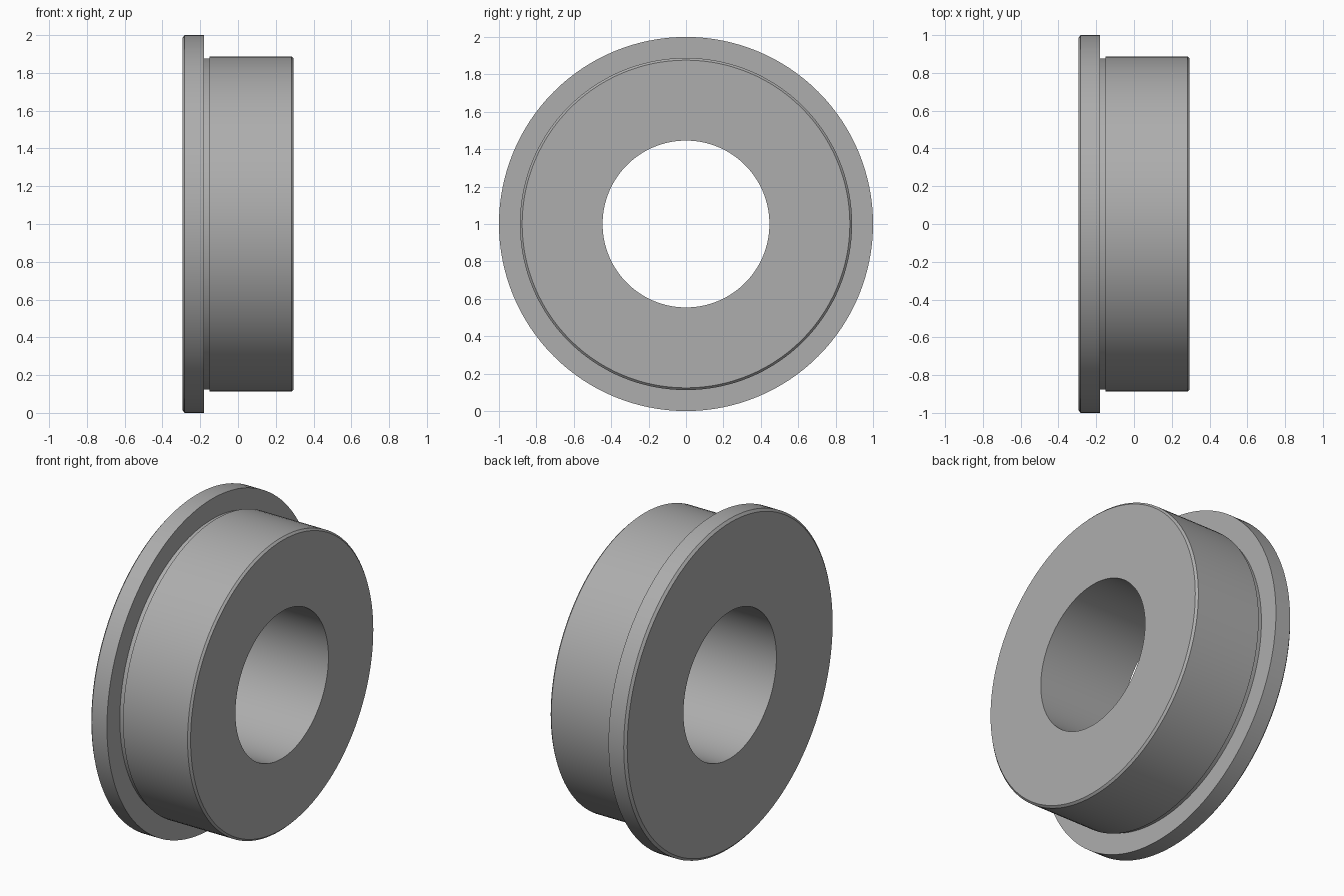
import bpy, bmesh, math

if "Cube" in bpy.data.objects:
    bpy.data.objects.remove(bpy.data.objects["Cube"])

SEGMENTS = 128

# Plain metal grey
grey = bpy.data.materials.new("metal_grey")
grey.diffuse_color = (0.42, 0.42, 0.42, 1)
grey.use_nodes = True
grey.node_tree.nodes["Principled BSDF"].inputs["Base Color"].default_value = grey.diffuse_color

# Closed cross-section of the ring: (position along x, radius)
profile = [
    (-0.295, 0.446),                     # bore, flange end
    (-0.295, 0.985), (-0.282, 1.0),      # chamfered flange rim
    (-0.18, 1.0), (-0.18, 0.876),        # flange shoulder
    (-0.15, 0.876), (-0.15, 0.888),      # relief groove
    (0.283, 0.888), (0.295, 0.876),      # chamfered body end
    (0.295, 0.446),                      # bore, body end
]

# Revolve the section around the x axis
bm = bmesh.new()
rings = []
for i in range(SEGMENTS):
    a = 2 * math.pi * i / SEGMENTS
    rings.append([bm.verts.new((x, r * math.sin(a), 1 + r * math.cos(a)))
                  for x, r in profile])
n = len(profile)
for i in range(SEGMENTS):
    here, there = rings[i], rings[(i + 1) % SEGMENTS]
    for j in range(n):
        k = (j + 1) % n
        bm.faces.new((here[j], here[k], there[k], there[j]))
bmesh.ops.recalc_face_normals(bm, faces=bm.faces)

mesh = bpy.data.meshes.new("flanged_bushing")
bm.to_mesh(mesh)
bm.free()
mesh.materials.append(grey)
bushing = bpy.data.objects.new("flanged_bushing", mesh)
bpy.context.collection.objects.link(bushing)

# Smooth round walls, crisp shoulders and chamfers
bpy.context.view_layer.objects.active = bushing
bushing.select_set(True)
bpy.ops.object.shade_smooth_by_angle(angle=math.radians(30))
